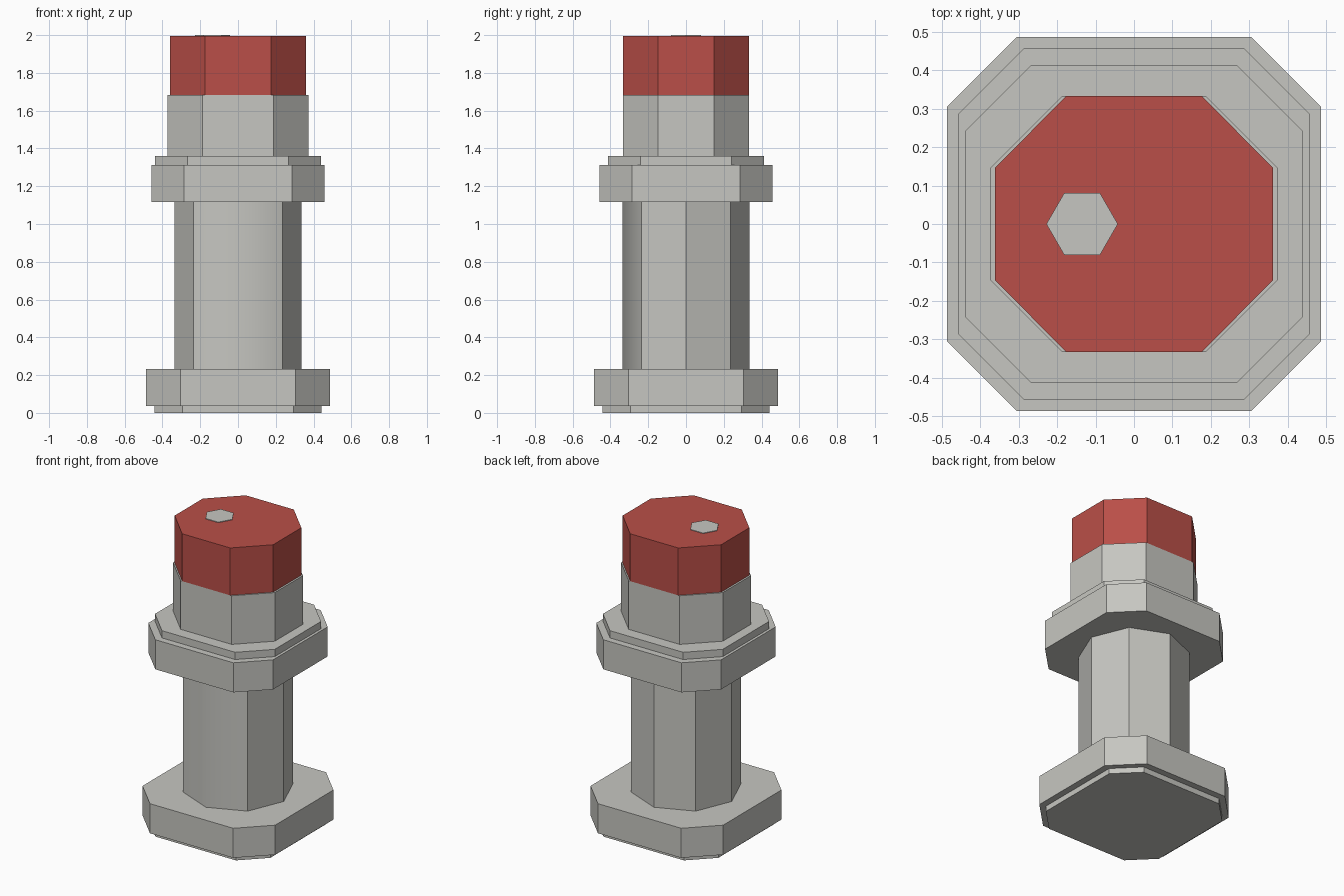
import bpy, bmesh, math

if "Cube" in bpy.data.objects:
    bpy.data.objects.remove(bpy.data.objects["Cube"])


def make_material(name, colour):
    m = bpy.data.materials.new(name)
    m.diffuse_color = (*colour, 1)
    m.use_nodes = True
    m.node_tree.nodes["Principled BSDF"].inputs["Base Color"].default_value = m.diffuse_color
    return m


GREY = make_material("light grey", (0.565, 0.565, 0.533))
RED = make_material("brick red", (0.49, 0.078, 0.065))


def prism(name, points, z0, z1, material):
    """Extrude a flat outline upwards from z0 to z1."""
    bm = bmesh.new()
    face = bm.faces.new([bm.verts.new((x, y, z0)) for x, y in points])
    new = bmesh.ops.extrude_face_region(bm, geom=[face])["geom"]
    bmesh.ops.translate(bm, vec=(0, 0, z1 - z0),
                        verts=[v for v in new if isinstance(v, bmesh.types.BMVert)])
    bmesh.ops.recalc_face_normals(bm, faces=bm.faces)
    mesh = bpy.data.meshes.new(name)
    bm.to_mesh(mesh)
    bm.free()
    mesh.materials.append(material)
    ob = bpy.data.objects.new(name, mesh)
    bpy.context.collection.objects.link(ob)
    return ob


def cut_rect(hx, hy, cx, cy):
    """Rectangle with cut corners: half sizes and corner start positions."""
    return [(hx, -cy), (hx, cy), (cx, hy), (-cx, hy),
            (-hx, cy), (-hx, -cy), (-cx, -hy), (cx, -hy)]


def ngon(n, r, x=0):
    return [(x + r * math.cos(2 * math.pi * i / n), r * math.sin(2 * math.pi * i / n))
            for i in range(n)]


# Stepped base
prism("base_foot", cut_rect(0.443, 0.443, 0.295, 0.295), 0, 0.036, GREY)
prism("base_plate", cut_rect(0.486, 0.486, 0.305, 0.305), 0.036, 0.232, GREY)

# Eight-sided shaft, with only its front ridge shaded smooth
shaft = prism("shaft", ngon(8, 0.335), 0.232, 1.116, GREY)
mesh = shaft.data
for p in mesh.polygons:
    p.use_smooth = True
for e in mesh.edges:
    a, b = (mesh.vertices[i].co for i in e.vertices)
    e.use_edge_sharp = not (a.y < -0.3 and b.y < -0.3)

# Collar
prism("collar", cut_rect(0.457, 0.457, 0.286, 0.286), 1.116, 1.312, GREY)
prism("collar_step", cut_rect(0.439, 0.413, 0.268, 0.242), 1.312, 1.36, GREY)

# Head and red cap
prism("head", cut_rect(0.373, 0.333, 0.187, 0.147), 1.36, 1.682, GREY)
prism("cap", cut_rect(0.361, 0.333, 0.176, 0.147), 1.682, 1.996, RED)

# Small six-sided disc on the cap
prism("cap_disc", ngon(6, 0.093, -0.135), 1.99, 2.0, GREY)
